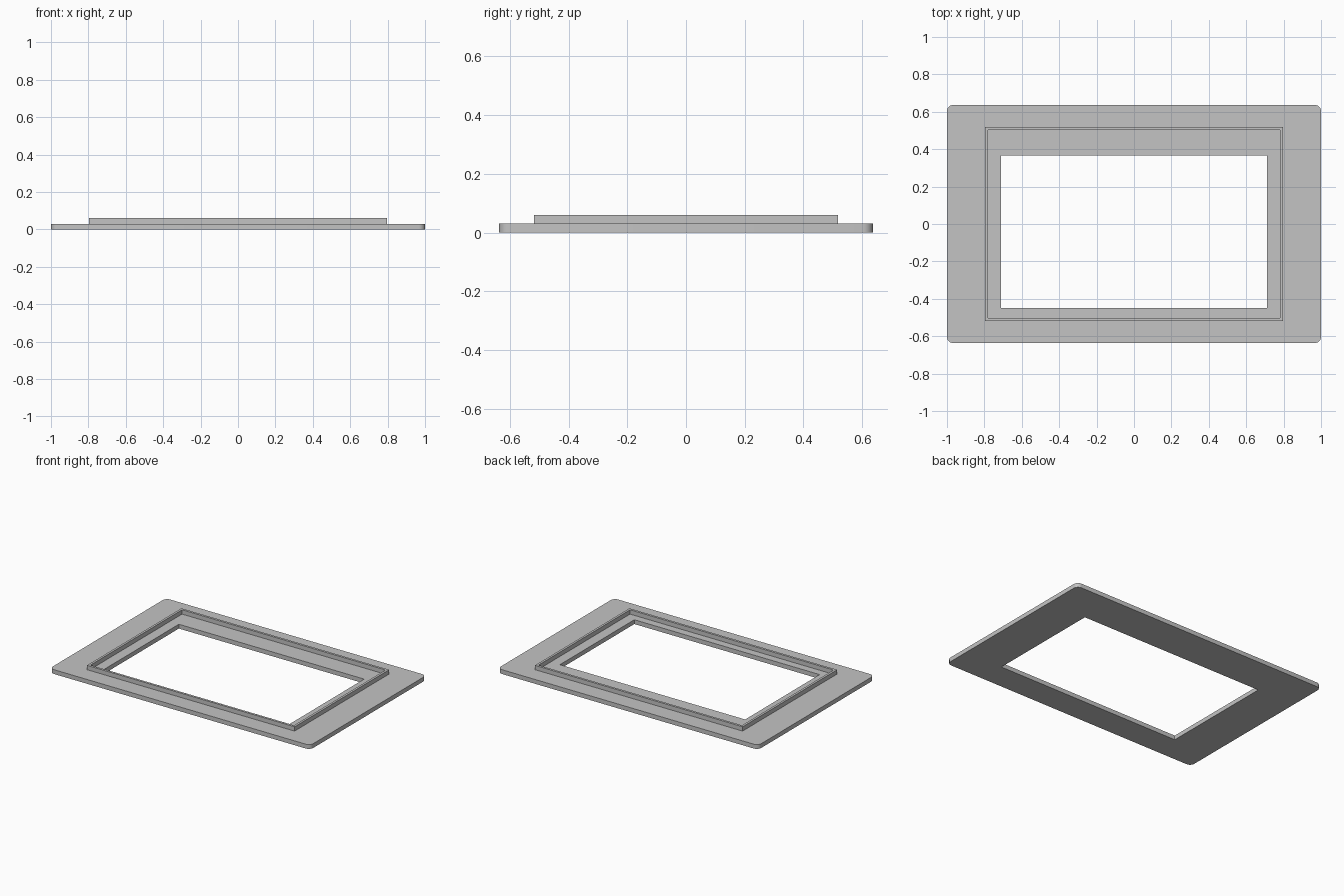
import bpy
import bmesh
from math import cos, sin, pi

cube = bpy.data.objects.get("Cube")
if cube:
    bpy.data.objects.remove(cube, do_unlink=True)

CORNER_STEPS = 6
PLATE_TOP, RIM_TOP = 0.03, 0.06

# Half width, front y, back y and corner radius of each outline
OUTER = (1.0, -0.637, 0.637, 0.034)
RIM_OUT = (0.797, -0.518, 0.518, 0)
RIM_IN = (0.781, -0.502, 0.502, 0)
OPENING = (0.711, -0.449, 0.367, 0)


def ring(bm, outline, z):
    """Rectangle outline with rounded corners; square corners are merged later."""
    half, front, back, r = outline
    corners = [(half - r, back - r), (r - half, back - r),
               (r - half, front + r), (half - r, front + r)]
    verts = []
    for i, (cx, cy) in enumerate(corners):
        for k in range(CORNER_STEPS + 1):
            a = (i + k / CORNER_STEPS) * pi / 2
            verts.append(bm.verts.new((cx + r * cos(a), cy + r * sin(a), z)))
    return verts


# Cross-section walked from the outer foot over the rim to the opening
section = [(OUTER, 0), (OUTER, PLATE_TOP),
           (RIM_OUT, PLATE_TOP), (RIM_OUT, RIM_TOP),
           (RIM_IN, RIM_TOP), (RIM_IN, PLATE_TOP),
           (OPENING, PLATE_TOP), (OPENING, 0)]

bm = bmesh.new()
rings = [ring(bm, outline, z) for outline, z in section]
for a, b in zip(rings, rings[1:] + rings[:1]):
    n = len(a)
    for i in range(n):
        j = (i + 1) % n
        bm.faces.new((a[i], a[j], b[j], b[i]))
bmesh.ops.remove_doubles(bm, verts=bm.verts, dist=0.0001)
bmesh.ops.recalc_face_normals(bm, faces=bm.faces)

mesh = bpy.data.meshes.new("frame_plate_with_rim")
bm.to_mesh(mesh)
bm.free()

# Single grey material
grey = bpy.data.materials.new("plain_grey")
grey.use_nodes = True
colour = (0.55, 0.55, 0.55, 1)
grey.diffuse_color = colour
for node in grey.node_tree.nodes:
    if node.type == 'BSDF_PRINCIPLED':
        node.inputs["Base Color"].default_value = colour
mesh.materials.append(grey)

frame = bpy.data.objects.new("frame_plate_with_rim", mesh)
bpy.context.collection.objects.link(frame)

# Smooth rounded corners, sharp edges elsewhere
bpy.ops.object.select_all(action='DESELECT')
frame.select_set(True)
bpy.context.view_layer.objects.active = frame
bpy.ops.object.shade_smooth_by_angle(angle=pi / 6)
